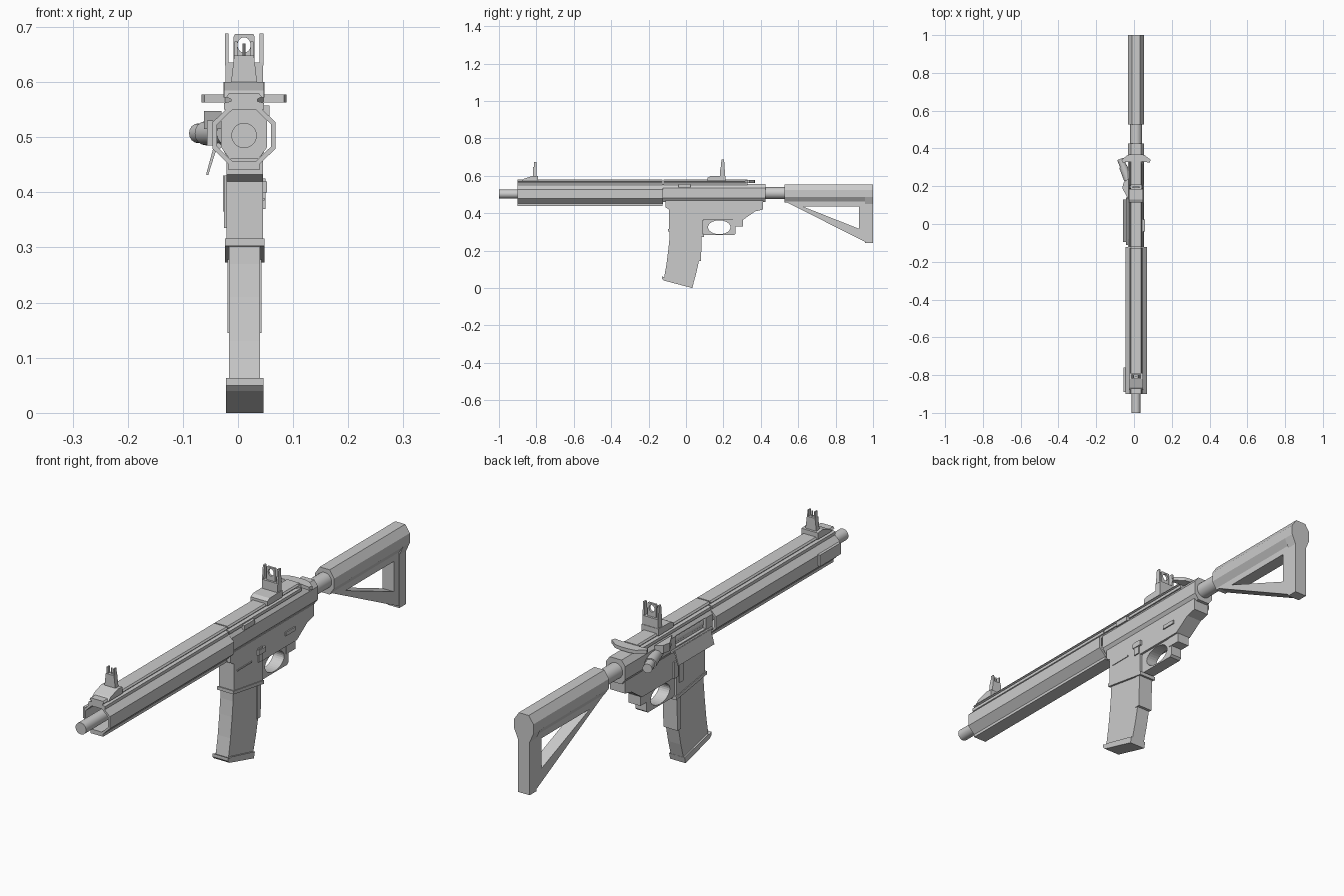
import bpy, bmesh
from math import cos, sin, tau
from mathutils import Vector

CX, CZ = 0.011, 0.503          # bore axis
AXES = {'x': lambda p, t: (t, p[0], p[1]),   # profile in (y, z)
        'y': lambda p, t: (p[0], t, p[1]),   # profile in (x, z)
        'z': lambda p, t: (p[0], p[1], t)}   # profile in (x, y)


def extrude(name, outer, a, b, axis, inner=None):
    """Prism from a profile; with an inner loop of equal length it is hollow."""
    bm = bmesh.new()
    put = AXES[axis]
    n = len(outer)
    loops = [[[bm.verts.new(put(p, t)) for p in loop] for t in (a, b)]
             for loop in ([outer, inner] if inner else [outer])]
    for la, lb in loops:
        for i in range(n):
            j = (i + 1) % n
            bm.faces.new((la[i], la[j], lb[j], lb[i]))
    for k in (0, 1):
        if inner:
            o, q = loops[0][k], loops[1][k]
            for i in range(n):
                j = (i + 1) % n
                bm.faces.new((o[i], o[j], q[j], q[i]))
        else:
            bm.faces.new(loops[0][k])
    bmesh.ops.recalc_face_normals(bm, faces=bm.faces)
    me = bpy.data.meshes.new(name)
    bm.to_mesh(me)
    bm.free()
    ob = bpy.data.objects.new(name, me)
    bpy.context.collection.objects.link(ob)
    return ob


def box(name, x0, x1, y0, y1, z0, z1):
    return extrude(name, [(x0, y0), (x1, y0), (x1, y1), (x0, y1)], z0, z1, 'z')


def rod(name, p, q, r, sides=24):
    p, q = Vector(p), Vector(q)
    bpy.ops.mesh.primitive_cylinder_add(vertices=sides, radius=r, depth=(q - p).length,
                                        location=(p + q) / 2,
                                        rotation=(q - p).to_track_quat('Z', 'Y').to_euler())
    ob = bpy.context.object
    ob.name = name
    bpy.ops.object.shade_smooth_by_angle()
    return ob


def octagon(hw, z0, z1, cw, ch):
    """Chamfered rectangle around the bore plane: cw/ch are the corner cuts."""
    l, r = CX - hw, CX + hw
    return [(l + cw, z0), (r - cw, z0), (r, z0 + ch), (r, z1 - ch),
            (r - cw, z1), (l + cw, z1), (l, z1 - ch), (l, z0 + ch)]


def cut(ob, cutter):
    m = ob.modifiers.new('cut', 'BOOLEAN')
    m.operation, m.object, m.solver = 'DIFFERENCE', cutter, 'EXACT'
    bpy.context.view_layer.objects.active = ob
    bpy.ops.object.modifier_apply(modifier='cut')
    bpy.data.objects.remove(cutter)


# Barrel and handguard shell
rod('barrel', (CX, -1.0, CZ), (CX, -0.1, CZ), 0.023)
extrude('handguard', octagon(0.057, 0.45, 0.556, 0.03, 0.029), -0.9, -0.122, 'y',
        octagon(0.049, 0.457, 0.549, 0.027, 0.026))
box('handguard_bottom_rail', CX - 0.028, CX + 0.028, -0.9, -0.125, 0.44, 0.452)
box('handguard_side_plate', -0.056, -0.045, -0.89, -0.76, 0.485, 0.53)

# T-shaped top rails
for nm, y0, y1 in (('handguard_top_rail', -0.9, -0.126), ('receiver_top_rail', -0.121, 0.33)):
    prof = [(0.036, 0.55), (0.036, 0.562), (0.024, 0.565), (0.024, 0.569), (0.032, 0.573), (0.027, 0.58)]
    extrude(nm, [(CX + x, z) for x, z in prof] + [(CX - x, z) for x, z in reversed(prof)], y0, y1, 'y')

# Upper receiver with ejection port
upper = extrude('upper_receiver', octagon(0.042, 0.46, 0.556, 0.016, 0.022), -0.122, 0.425, 'y')
cut(upper, box('port_cutter', -0.08, -0.018, -0.08, 0.11, 0.492, 0.535))
rod('bolt', (-0.004, -0.08, 0.512), (-0.004, 0.11, 0.512), 0.018, 12)
extrude('port_cover', [(-0.037, 0.485), (-0.043, 0.487), (-0.058, 0.432), (-0.054, 0.431)], -0.095, 0.13, 'y')
rod('port_cover_hinge', (-0.036, -0.11, 0.484), (-0.036, 0.14, 0.484), 0.006, 8)
extrude('case_deflector', [(-0.03, 0.13), (-0.062, 0.19), (-0.055, 0.22), (-0.03, 0.24)], 0.515, 0.547, 'z')
rod('forward_assist_housing', (-0.018, 0.2, 0.507), (-0.058, 0.305, 0.507), 0.022, 16)
rod('forward_assist_button', (-0.055, 0.3, 0.507), (-0.072, 0.345, 0.507), 0.018, 16)
box('side_latch', 0.04, 0.057, -0.04, 0.025, 0.538, 0.557)

# Charging handle with swept wings
half = [(0.02, 0.30), (0.035, 0.33), (0.072, 0.325), (0.077, 0.34), (0.045, 0.365), (0.02, 0.37)]
extrude('charging_handle', [(CX + x, y) for x, y in half] + [(CX - x, y) for x, y in reversed(half)],
        0.563, 0.577, 'z')

# Lower receiver, magazine well collar and grip stub
extrude('lower_receiver', [(-0.11, 0.468), (-0.11, 0.432), (-0.09, 0.42), (-0.09, 0.305), (0.09, 0.28),
                           (0.09, 0.365), (0.305, 0.365), (0.37, 0.41), (0.412, 0.42), (0.412, 0.468)],
        -0.021, 0.045, 'x')
extrude('magwell_collar', [(-0.096, 0.316), (-0.096, 0.303), (0.095, 0.273), (0.095, 0.287)],
        -0.024, 0.048, 'x')
box('grip_mount', -0.014, 0.038, 0.25, 0.305, 0.328, 0.37)

# Trigger guard ring and trigger
ang = [tau * i / 32 for i in range(32)]
clamp = lambda v, lo, hi: max(lo, min(hi, v))
extrude('trigger_guard',
        [(clamp(0.178 + 0.11 * cos(a), 0.09, 0.265), clamp(0.325 + 0.062 * sin(a), 0.283, 0.375)) for a in ang],
        -0.012, 0.036, 'x', [(0.178 + 0.06 * cos(a), 0.325 + 0.037 * sin(a)) for a in ang])

# Small controls on both sides
box('bolt_release', 0.044, 0.05, 0.06, 0.085, 0.37, 0.425)
box('bolt_release_paddle', 0.044, 0.053, 0.055, 0.1, 0.4, 0.42)
box('selector', 0.044, 0.05, 0.23, 0.29, 0.41, 0.425)
box('right_rib', 0.044, 0.048, -0.07, 0.02, 0.385, 0.39)
box('magazine_release', -0.027, -0.02, 0.085, 0.11, 0.365, 0.43)
box('magazine_release_fence', -0.025, -0.02, 0.05, 0.075, 0.335, 0.43)

# Curved magazine and floor plate
extrude('magazine', [(-0.086, 0.33), (-0.088, 0.27), (-0.094, 0.21), (-0.104, 0.13), (-0.119, 0.045),
                     (0.036, 0.012), (0.055, 0.08), (0.069, 0.145), (0.074, 0.2), (0.08, 0.3)],
        -0.016, 0.04, 'x')
extrude('magazine_spine', [(0.06, 0.145), (0.08, 0.145), (0.085, 0.3), (0.06, 0.3)], -0.019, 0.043, 'x')
extrude('magazine_floor_plate', [(-0.128, 0.063), (-0.112, 0.056), (-0.11, 0.06), (0.04, 0.024), (0.034, 0.0),
                                 (-0.118, 0.04), (-0.128, 0.05)], -0.022, 0.046, 'x')

# Buffer tube and skeleton stock
rod('buffer_tube', (CX, 0.42, 0.508), (CX, 0.55, 0.508), 0.031)
extrude('stock_body', octagon(0.042, 0.457, 0.555, 0.02, 0.03), 0.527, 0.96, 'y')
extrude('stock_frame', [(0.53, 0.463), (0.965, 0.463), (0.965, 0.243)], CX - 0.025, CX + 0.025, 'x',
        [(0.622, 0.437), (0.925, 0.437), (0.925, 0.317)])
hw = 0.026
pad = octagon(0.042, 0.457, 0.555, 0.02, 0.03)[2:]
extrude('butt_pad', [(CX - hw, 0.24), (CX + hw, 0.24), (CX + hw, 0.45)] + pad + [(CX - hw, 0.45)],
        0.957, 1.0, 'y')

# Rear sight: clamp, body, side wings and aperture plate
extrude('rear_sight_clamp', [(0.115, 0.572), (0.21, 0.572), (0.21, 0.6), (0.13, 0.598), (0.115, 0.59)],
        CX - 0.037, CX + 0.037, 'x')
box('rear_sight_body', CX - 0.034, CX + 0.034, 0.182, 0.208, 0.597, 0.635)
for s in (-1, 1):
    x = CX + s * 0.0315
    extrude('rear_sight_wing', [(0.184, 0.63), (0.206, 0.63), (0.204, 0.688), (0.19, 0.688)],
            x - 0.0035, x + 0.0035, 'x')
circ = [tau * (i + 0.5) / 16 for i in range(16)]
extrude('rear_aperture', [(CX + clamp(0.03 * cos(a), -0.019, 0.019), clamp(0.66 + 0.04 * sin(a), 0.63, 0.687))
                          for a in circ], 0.19, 0.199, 'y',
        [(CX + 0.012 * cos(a), 0.667 + 0.014 * sin(a)) for a in circ])

# Front sight: clamp, tapered tower, ears and post
extrude('front_sight_clamp', [(-0.88, 0.572), (-0.79, 0.572), (-0.79, 0.598), (-0.82, 0.6), (-0.865, 0.585)],
        CX - 0.036, CX + 0.036, 'x')
extrude('front_sight_tower', [(CX - 0.024, 0.595), (CX + 0.024, 0.595), (CX + 0.018, 0.648),
                              (CX - 0.018, 0.648)], -0.818, -0.798, 'y')
for s in (-1, 1):
    extrude('front_sight_ear', [(CX + s * x, z) for x, z in
                                ((0.018, 0.645), (0.011, 0.645), (0.012, 0.673), (0.017, 0.673))],
            -0.814, -0.8, 'y')
rod('front_sight_post', (CX, -0.807, 0.645), (CX, -0.807, 0.67), 0.003, 8)
